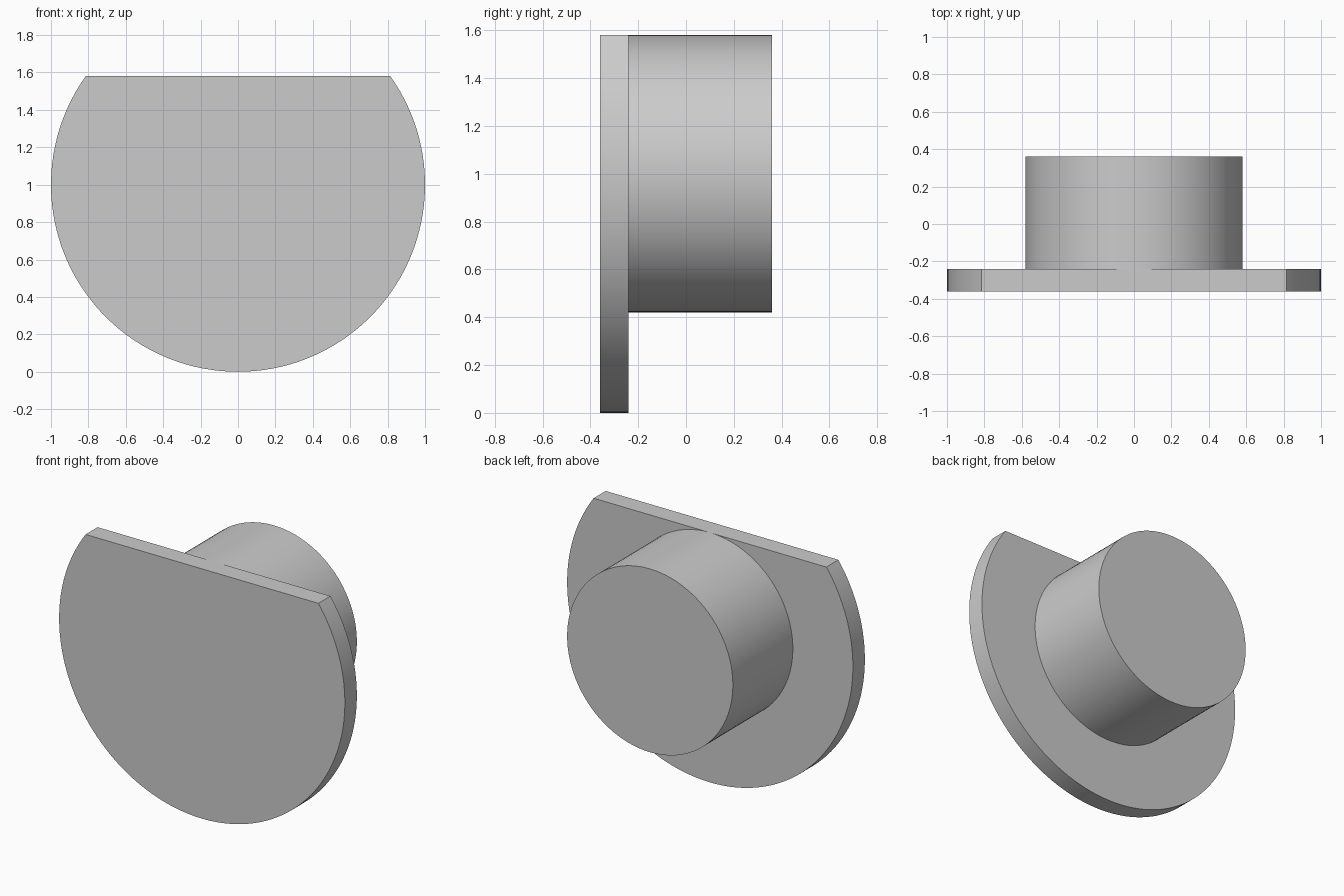
import bpy
import math

cube = bpy.data.objects.get("Cube")
if cube:
    bpy.data.objects.remove(cube, do_unlink=True)

CENTRE_Z = 1.0
FLANGE_RADIUS, BOSS_RADIUS = 1.0, 0.58
FRONT, SHOULDER, BACK = -0.36, -0.24, 0.36

grey = bpy.data.materials.new("plain_grey")
colour = (0.6, 0.6, 0.6, 1)
grey.use_nodes = True
grey.diffuse_color = colour
grey.node_tree.nodes["Principled BSDF"].inputs["Base Color"].default_value = colour


def arc(radius, start, sweep, count):
    """Points (x, z) along an arc about the shared axis."""
    angles = [start + sweep * i / count for i in range(count + 1)]
    return [(radius * math.cos(a), CENTRE_Z + radius * math.sin(a)) for a in angles]


def extrude_outline(name, outline, y0, y1):
    """Solid made by sweeping a closed outline along y."""
    n = len(outline)
    verts = [(x, y, z) for y in (y0, y1) for x, z in outline]
    faces = [tuple(range(n)), tuple(reversed(range(n, 2 * n)))]
    for i in range(n):
        j = (i + 1) % n
        faces.append((j, i, n + i, n + j))
    mesh = bpy.data.meshes.new(name)
    mesh.from_pydata(verts, [], faces)
    mesh.materials.append(grey)
    obj = bpy.data.objects.new(name, mesh)
    bpy.context.collection.objects.link(obj)
    bpy.ops.object.select_all(action="DESELECT")
    obj.select_set(True)
    bpy.context.view_layer.objects.active = obj
    bpy.ops.object.shade_smooth_by_angle(angle=math.radians(30))
    return obj


# Round flange with its top cut flat, level with the top of the boss
flat = math.asin(BOSS_RADIUS / FLANGE_RADIUS)
flange = arc(FLANGE_RADIUS, math.pi - flat, math.pi + 2 * flat, 96)
extrude_outline("flange", flange, FRONT, SHOULDER)

# Cylindrical boss behind the flange
boss = arc(BOSS_RADIUS, 0, 2 * math.pi, 96)[:-1]
extrude_outline("boss", boss, SHOULDER, BACK)
